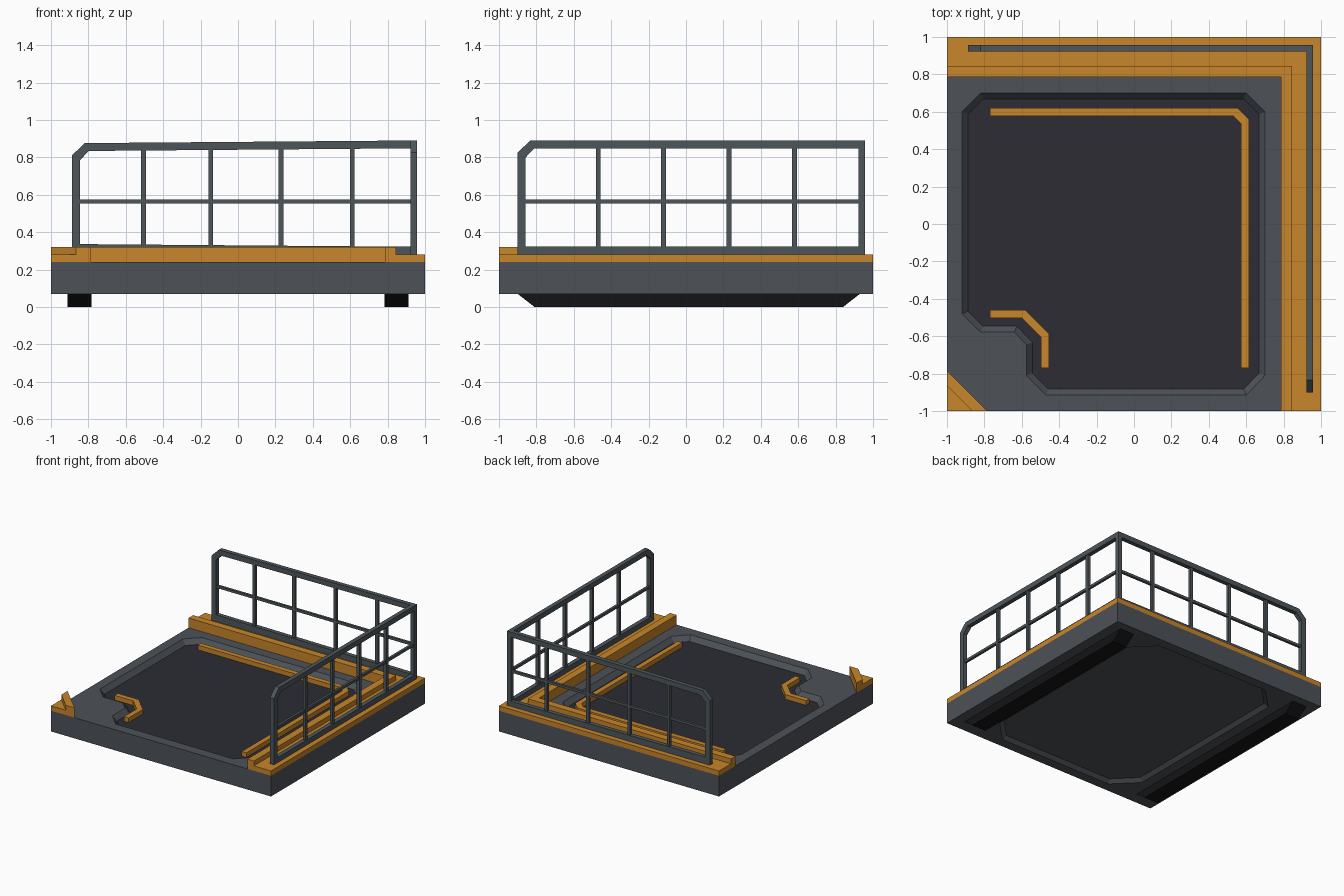
import bpy, bmesh
from mathutils import Vector

if "Cube" in bpy.data.objects:
    bpy.data.objects.remove(bpy.data.objects["Cube"])


def material(name, rgb):
    m = bpy.data.materials.new(name)
    m.diffuse_color = (*rgb, 1)
    m.use_nodes = True
    m.node_tree.nodes["Principled BSDF"].inputs["Base Color"].default_value = m.diffuse_color
    return m


ORANGE = material("orange paint", (0.58, 0.238, 0.024))
GREY = material("deck grey", (0.074, 0.084, 0.098))
RAIL = material("rail grey", (0.076, 0.093, 0.102))
DARK = material("dark floor", (0.025, 0.025, 0.034))
BLACK = material("black rubber", (0.007, 0.007, 0.0085))


def finish(bm, name, mats):
    bmesh.ops.recalc_face_normals(bm, faces=bm.faces[:])
    me = bpy.data.meshes.new(name)
    bm.to_mesh(me)
    bm.free()
    for m in mats:
        me.materials.append(m)
    ob = bpy.data.objects.new(name, me)
    bpy.context.collection.objects.link(ob)
    return ob


def place(axis, p, d):
    """Profile point p at depth d along the given axis."""
    return {"x": (d, p[0], p[1]), "y": (p[0], d, p[1]), "z": (p[0], p[1], d)}[axis]


def prisms(name, parts, mat):
    """One object from several extruded profiles: (points, axis, low, high)."""
    bm = bmesh.new()
    for pts, axis, lo, hi in parts:
        a = [bm.verts.new(place(axis, p, lo)) for p in pts]
        b = [bm.verts.new(place(axis, p, hi)) for p in pts]
        bm.faces.new(a)
        bm.faces.new(b[::-1])
        for i in range(len(pts)):
            j = (i + 1) % len(pts)
            bm.faces.new((a[i], b[i], b[j], a[j]))
    return finish(bm, name, [mat])


def rect(u0, u1, v0, v1):
    return [(u0, v0), (u1, v0), (u1, v1), (u0, v1)]


def inset(pts, d):
    """Mitred inward offset of a clockwise outline."""
    out = []
    for i, p in enumerate(pts):
        p = Vector(p)
        e1 = (p - Vector(pts[i - 1])).normalized()
        e2 = (Vector(pts[(i + 1) % len(pts)]) - p).normalized()
        n1, n2 = Vector((e1.y, -e1.x)), Vector((e2.y, -e2.x))
        out.append(p + (n1 + n2) * d / (1 + n1.dot(n2)))
    return out


# Deck slab with a sloped recess on top and a shallow panel underneath
tray = [(-0.92, 0.60), (-0.82, 0.70), (0.60, 0.70), (0.70, 0.60), (0.70, -0.81),
        (0.60, -0.915), (-0.47, -0.915), (-0.575, -0.81), (-0.575, -0.645),
        (-0.64, -0.578), (-0.82, -0.578), (-0.92, -0.48)]
panel = [(-0.70, 0.74), (-0.52, 0.92), (0.52, 0.92), (0.70, 0.74),
         (0.70, -0.74), (0.52, -0.92), (-0.52, -0.92), (-0.70, -0.74)]
bm = bmesh.new()


def ring(pts, z):
    return [bm.verts.new((p[0], p[1], z)) for p in pts]


def loft(a, b):
    for i in range(len(a)):
        j = (i + 1) % len(a)
        bm.faces.new((a[i], a[j], b[j], b[i]))


def loop_edges(vs):
    return [bm.edges.get((vs[i - 1], vs[i])) for i in range(len(vs))]


square = rect(-1, 1, -1, 1)
low, high = ring(square, 0.07), ring(square, 0.24)
loft(low, high)
for outer, outline, z, depth, mat in ((high, tray, 0.24, -0.04, 1),
                                      (low, panel, 0.07, 0.025, 0)):
    rim, floor = ring(outline, z), ring(inset(outline, 0.032), z + depth)
    loft(rim, floor)
    bm.faces.new(floor).material_index = mat
    bmesh.ops.triangle_fill(bm, use_beauty=True, use_dissolve=False,
                            edges=loop_edges(outer) + loop_edges(rim))
finish(bm, "deck", [GREY, DARK])

# Orange floor strips lying in the recess
prisms("floor_strip_long", [([(-0.77, 0.62), (0.555, 0.62), (0.615, 0.56),
                              (0.615, -0.77), (0.573, -0.77), (0.573, 0.535),
                              (0.53, 0.578), (-0.77, 0.578)], "z", 0.198, 0.238)], ORANGE)
prisms("floor_strip_short", [([(-0.77, -0.46), (-0.58, -0.46), (-0.455, -0.585),
                               (-0.455, -0.77), (-0.498, -0.77), (-0.498, -0.605),
                               (-0.60, -0.503), (-0.77, -0.503)], "z", 0.198, 0.238)], ORANGE)

# Stepped curb along the back and right edges: low ledge plus raised lip
prisms("curb", [
    ([(-1, 0.845), (-1, 1), (1, 1), (1, -1), (0.845, -1), (0.845, 0.845)], "z", 0.24, 0.28),
    ([(-1, 0.785), (-1, 0.845), (0.845, 0.845), (0.845, -1), (0.785, -1), (0.785, 0.785)],
     "z", 0.24, 0.32)], ORANGE)

# Front left corner block with its raised diagonal lip
prisms("corner_block", [
    ([(-1, -1), (-1, -0.865), (-0.865, -1)], "z", 0.24, 0.28),
    ([(-1, -0.865), (-1, -0.785), (-0.785, -1), (-0.865, -1)], "z", 0.24, 0.32)], ORANGE)


# Guard rails: frame with one chamfered corner, mid bar and uprights
def rail(name, axis, start, end, posts, sag, corner_post):
    lo, hi, mid = 0.921, 0.957, 0.939
    s = start
    parts = [
        ([(s, 0.28), (s, 0.825 - sag), (s + 0.067, 0.89 - sag), (end, 0.89), (end, 0.848),
          (s + 0.09, 0.848 - sag), (s + 0.043, 0.80 - sag), (s + 0.043, 0.28)], axis, lo, hi),
        ([(s + 0.043, 0.28), (end, 0.28), (end, 0.322), (s + 0.043, 0.322 + sag)], axis, lo, hi),
        (rect(s + 0.043, end, 0.553, 0.574), axis, mid - 0.01, mid + 0.01)]
    for u in posts:
        parts.append((rect(u - 0.0125, u + 0.0125, 0.31, 0.86), axis, mid - 0.012, mid + 0.012))
    if corner_post:
        parts.append((rect(lo, hi, 0.322, 0.848), axis, lo, hi))
    prisms(name, parts, RAIL)


rail("right_rail", "x", -0.90, 0.957, (-0.47, -0.12, 0.23, 0.58), 0, True)
rail("back_rail", "y", -0.887, 0.921, (-0.505, -0.145, 0.23, 0.61), 0.014, False)

# Skids under the deck with sloped ends
skid = [(-0.90, 0.07), (-0.81, 0), (0.84, 0), (0.93, 0.07)]
for side, x0 in (("left", -0.912), ("right", 0.783)):
    prisms(side + "_skid", [(skid, "x", x0, x0 + 0.129)], BLACK)
